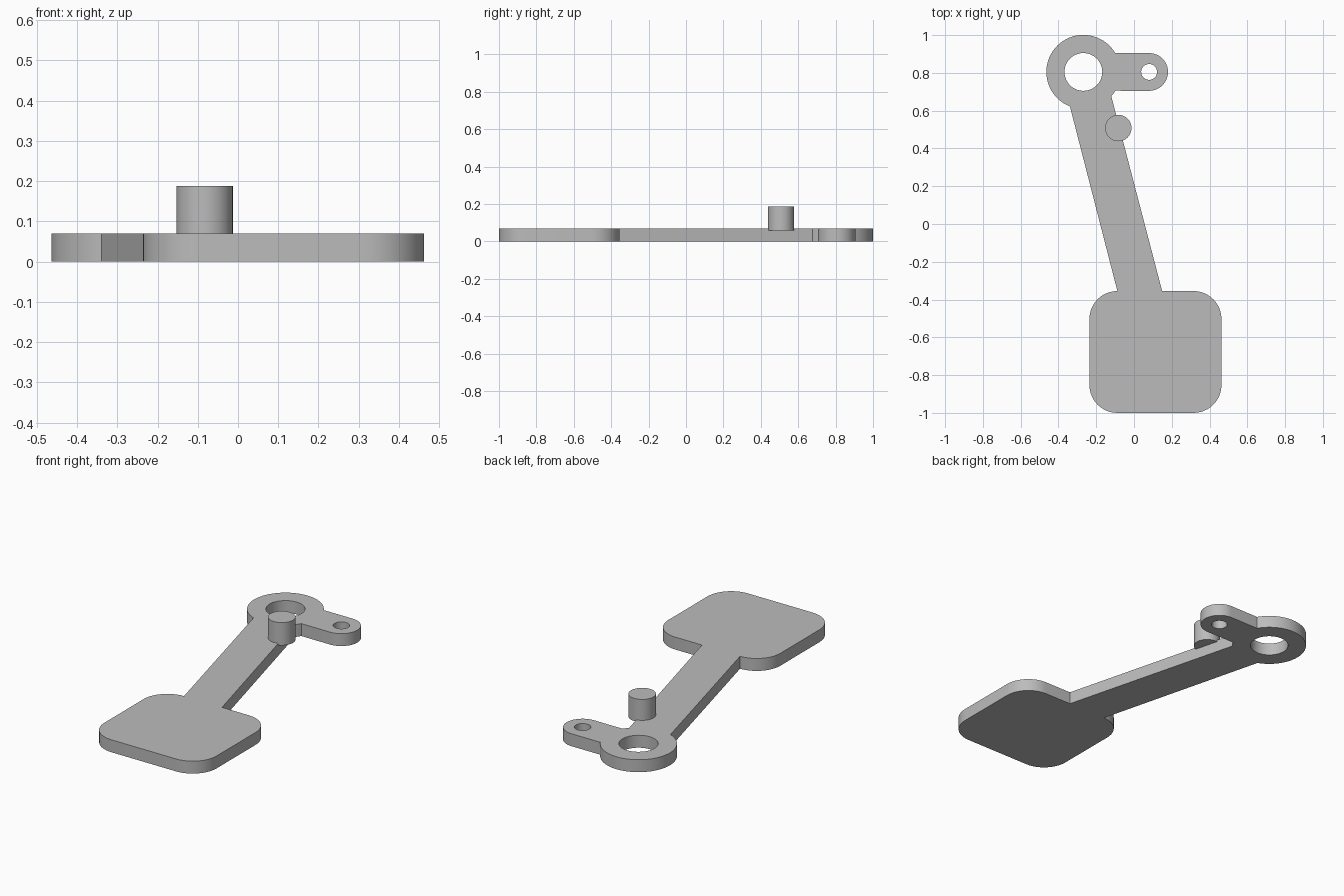
import bpy, bmesh
from math import radians, cos, sin, pi

cube = bpy.data.objects.get("Cube")
if cube:
    bpy.data.objects.remove(cube, do_unlink=True)

THICK = 0.07
RING = (-0.268, 0.805)
TAB = (0.08, 0.805)
PEG = (-0.083, 0.508)

grey = bpy.data.materials.new("plain grey")
grey.use_nodes = True
grey.diffuse_color = (0.5, 0.5, 0.5, 1)
grey.node_tree.nodes["Principled BSDF"].inputs["Base Color"].default_value = (0.5, 0.5, 0.5, 1)


def arc(centre, radius, start, end, steps):
    """Points along an arc, angles in degrees."""
    angles = [radians(start + (end - start) * i / steps) for i in range(steps + 1)]
    return [(centre[0] + radius * cos(a), centre[1] + radius * sin(a)) for a in angles]


def circle(centre, radius, steps):
    return arc(centre, radius, 0, 360, steps)[:-1]


def plate(name, loops, bottom, top):
    """Solid plate from an outer outline followed by any hole outlines."""
    curve = bpy.data.curves.new(name + "_outline", 'CURVE')
    curve.dimensions = '2D'
    curve.fill_mode = 'BOTH'
    curve.extrude = (top - bottom) / 2
    for loop in loops:
        spline = curve.splines.new('POLY')
        spline.points.add(len(loop) - 1)
        for point, (x, y) in zip(spline.points, loop):
            point.co = (x, y, 0, 1)
        spline.use_cyclic_u = True
    helper = bpy.data.objects.new(name + "_helper", curve)
    mesh = bpy.data.meshes.new_from_object(helper)
    bpy.data.objects.remove(helper)
    bpy.data.curves.remove(curve)

    # Weld the caps to the walls
    bm = bmesh.new()
    bm.from_mesh(mesh)
    bmesh.ops.remove_doubles(bm, verts=bm.verts, dist=0.0001)
    bmesh.ops.recalc_face_normals(bm, faces=bm.faces)
    bmesh.ops.translate(bm, verts=bm.verts, vec=(0, 0, (top + bottom) / 2))
    bm.to_mesh(mesh)
    bm.free()
    mesh.name = name
    mesh.materials.clear()
    mesh.materials.append(grey)

    obj = bpy.data.objects.new(name, mesh)
    bpy.context.scene.collection.objects.link(obj)
    bpy.ops.object.select_all(action='DESELECT')
    obj.select_set(True)
    bpy.context.view_layer.objects.active = obj
    bpy.ops.object.shade_smooth_by_angle(angle=radians(20))
    return obj


# Lever outline: rounded pad, slanted arm, ring and side tab
left, right, front, back, r = -0.236, 0.463, -1.0, -0.355, 0.148
outline = (
    arc((left + r, front + r), r, 180, 270, 12)
    + arc((right - r, front + r), r, 270, 360, 12)
    + arc((right - r, back - r), r, 0, 90, 12)
    + [(0.149, back)]
    + arc(RING, 0.196, -41, -30.5, 3)
    + arc(TAB, 0.1, -90, 90, 24)
    + arc(RING, 0.196, 30.5, 248.7, 40)
    + arc((left + r, back - r), r, 90, 180, 12)
)
plate("lever_plate", [outline, circle(RING, 0.1, 48), circle(TAB, 0.042, 32)], 0, THICK)

# Upright peg on the arm's edge
plate("peg", [circle(PEG, 0.07, 48)], 0.06, 0.188)
